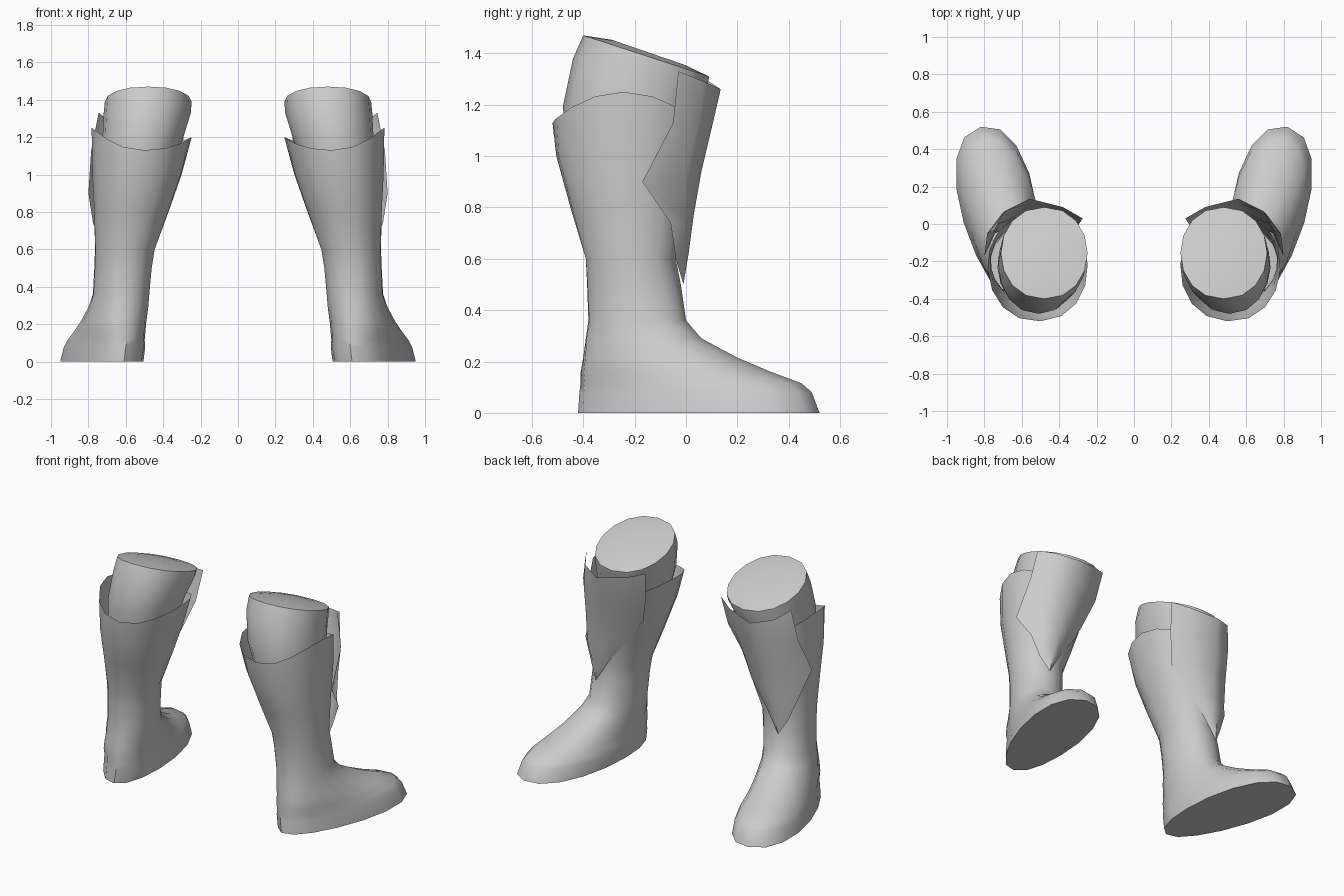
import bpy, bmesh, math
from mathutils import Vector

if "Cube" in bpy.data.objects:
    bpy.data.objects.remove(bpy.data.objects["Cube"])

grey = bpy.data.materials.new("plain_grey")
grey.use_nodes = True
TONE = (0.6, 0.6, 0.6, 1)
grey.diffuse_color = TONE
grey.node_tree.nodes["Principled BSDF"].inputs["Base Color"].default_value = TONE

SIDES = 16


def ring(heel, toe, half_width, z, taper=0.0, lift=None):
    """Rounded outline stretched from a heel point to a toe point."""
    heel, toe = Vector(heel), Vector(toe)
    mid, axis = (heel + toe) / 2, (toe - heel) / 2
    side = Vector((axis.y, -axis.x)).normalized()
    points = []
    for i in range(SIDES):
        a = 2 * math.pi * i / SIDES
        c, s = math.cos(a), math.sin(a)
        wide = math.copysign(abs(s) ** 0.9, s)
        p = mid + axis * c + side * wide * half_width * (1 + taper * c)
        points.append((p.x, p.y, z + (lift(c, s) if lift else 0)))
    return points


def finish(bm, name, angle):
    """Make the mirrored pair of a part."""
    mesh = bpy.data.meshes.new(name)
    bm.to_mesh(mesh)
    bm.free()
    mesh.materials.append(grey)
    obj = bpy.data.objects.new(name, mesh)
    bpy.context.collection.objects.link(obj)
    bpy.ops.object.select_all(action='DESELECT')
    obj.select_set(True)
    bpy.context.view_layer.objects.active = obj
    bpy.ops.object.shade_smooth_by_angle(angle=math.radians(angle))
    mirror = obj.modifiers.new("pair", 'MIRROR')
    mirror.use_mirror_merge = False
    return obj


def loft(bm, rows, closed=True):
    """Skin rows of points and return the vertex rows."""
    rows = [[bm.verts.new(p) for p in r] for r in rows]
    for lo, hi in zip(rows, rows[1:]):
        n = len(lo)
        for i in range(n if closed else n - 1):
            j = (i + 1) % n
            bm.faces.new((lo[i], lo[j], hi[j], hi[i]))
    return rows


# Boot: foot and shaft in one skin, open at the notched top
def cuff(c, s):
    return s * s * (0.12 if s > 0 else 0.07)


bm = bmesh.new()
boot = loft(bm, [
    ring((.61, -.42), (.82, .52), .20, 0, .18),
    ring((.60, -.415), (.81, .49), .195, .08, .12),
    ring((.60, -.41), (.80, .45), .185, .115, .08),
    ring((.60, -.41), (.77, .33), .175, .16, .02),
    ring((.60, -.40), (.73, .20), .165, .215),
    ring((.59, -.39), (.69, .06), .155, .29),
    ring((.59, -.38), (.66, .00), .15, .36),
    ring((.58, -.385), (.65, -.02), .153, .5),
    ring((.57, -.39), (.64, -.04), .16, .6),
    ring((.54, -.45), (.60, .00), .20, .8),
    ring((.51, -.505), (.57, .04), .24, 1.0),
    ring((.50, -.52), (.53, .06), .268, 1.13, 0, cuff)])
bm.faces.new(boot[0])
bmesh.ops.recalc_face_normals(bm, faces=bm.faces)
finish(bm, "boot", 50)


# Leg: knee section with a slanted, slightly domed top
def slant(c, s):
    return -.08 * c


bm = bmesh.new()
leg = loft(bm, [
    ring((.53, -.45), (.55, .00), .19, 1.0),
    ring((.51, -.48), (.51, .05), .215, 1.19),
    ring((.485, -.44), (.485, .085), .233, 1.33, 0, lambda c, s: -.05 * c),
    ring((.48, -.40), (.48, .09), .232, 1.39, 0, slant),
    ring((.48, -.29), (.48, -.01), .13, 1.405, 0, lambda c, s: -.048 * c)])
bm.faces.new(leg[-1])
bm.faces.new(leg[0])
bmesh.ops.recalc_face_normals(bm, faces=bm.faces)
finish(bm, "leg", 40)

# Shin guard: ridged sheet, rows run from outer edge to inner edge
bm = bmesh.new()
loft(bm, [
    [(.745, -.03, 1.33), (.69, .07, 1.29), (.56, .135, 1.26), (.38, .09, 1.29), (.275, .03, 1.32)],
    [(.785, -.05, 1.13), (.71, .05, 1.13), (.57, .105, 1.13), (.40, .06, 1.13), (.30, -.01, 1.13)],
    [(.80, -.17, .90), (.73, .00, .93), (.595, .06, .94), (.45, .02, .95), (.36, -.07, .95)],
    [(.775, -.06, .74), (.72, .00, .75), (.625, .03, .77), (.54, .01, .78), (.46, -.03, .80)],
    [(.72, -.04, .60), (.69, -.02, .60), (.65, .01, .62), (.61, .00, .63), (.57, -.02, .65)]], closed=False)
bm.verts.ensure_lookup_table()
last = bm.verts[-5:]
tip = bm.verts.new((.665, -.01, .5))
for a, b in zip(last, last[1:]):
    bm.faces.new((a, b, tip))
bmesh.ops.recalc_face_normals(bm, faces=bm.faces)
bm.faces.ensure_lookup_table()
bm.normal_update()
if sum(f.normal.y for f in bm.faces) < 0:
    bmesh.ops.reverse_faces(bm, faces=bm.faces)
finish(bm, "shin_guard", 50)
